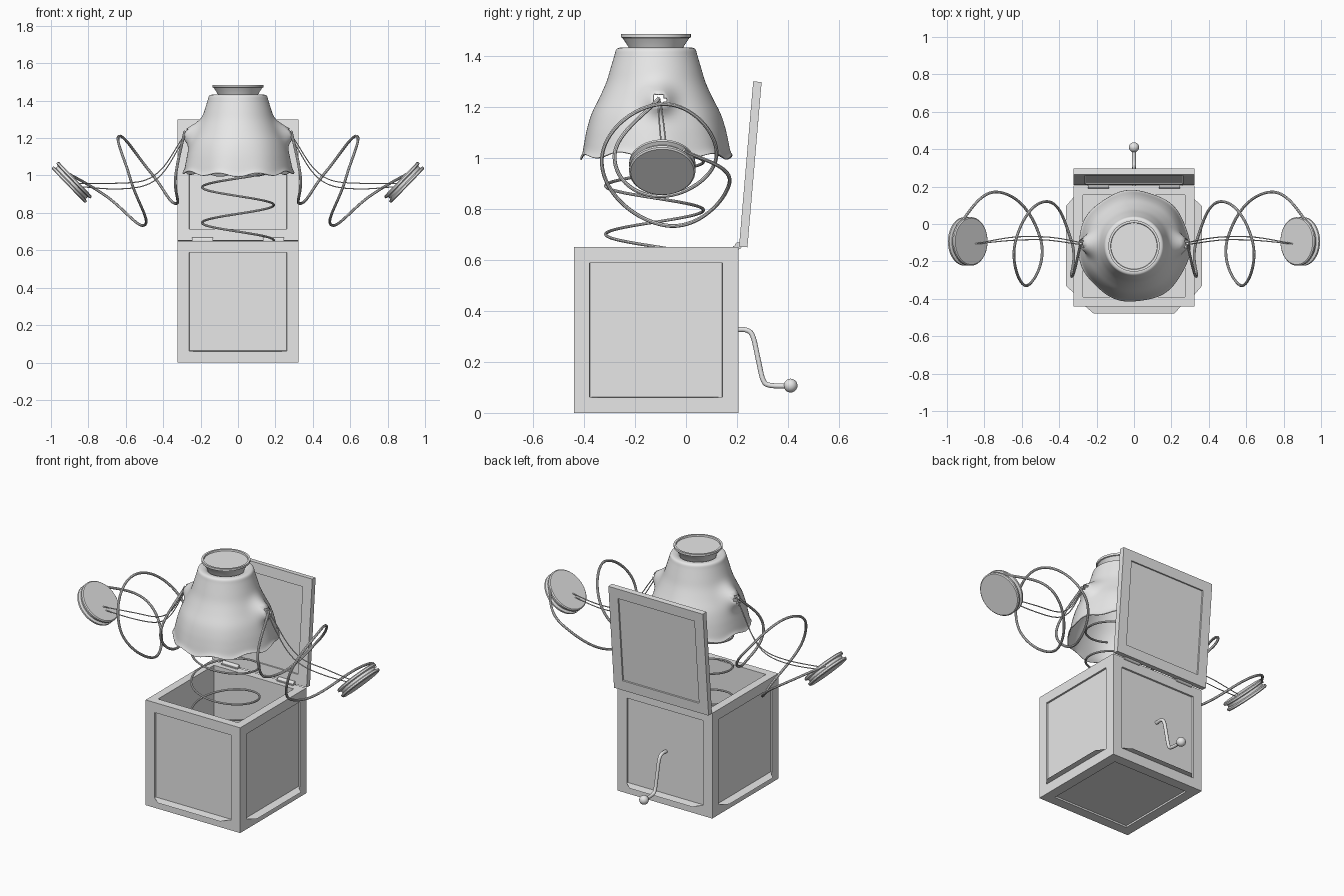
import bpy, bmesh, math
from mathutils import Vector, Matrix

if "Cube" in bpy.data.objects:
    bpy.data.objects.remove(bpy.data.objects["Cube"])

gray = bpy.data.materials.new("light_gray")
gray.diffuse_color = (0.8, 0.8, 0.8, 1)
gray.use_nodes = True
gray.node_tree.nodes["Principled BSDF"].inputs["Base Color"].default_value = gray.diffuse_color
CY = -0.118  # centre of box and figure in y


def finish(name, bm, smooth=False):
    bmesh.ops.recalc_face_normals(bm, faces=bm.faces)
    me = bpy.data.meshes.new(name)
    bm.to_mesh(me)
    bm.free()
    ob = bpy.data.objects.new(name, me)
    bpy.context.collection.objects.link(ob)
    me.materials.append(gray)
    if smooth:
        bpy.ops.object.select_all(action='DESELECT')
        ob.select_set(True)
        bpy.context.view_layer.objects.active = ob
        bpy.ops.object.shade_smooth_by_angle(angle=math.radians(35))
    return ob


def block(lo, hi):
    bm = bmesh.new()
    lo, hi = Vector(lo), Vector(hi)
    bmesh.ops.create_cube(bm, size=1, matrix=Matrix.Translation((lo + hi) / 2)
                          @ Matrix.Diagonal((*(hi - lo), 1)))
    bm.normal_update()
    return bm


def recess(bm, test, border, depth):
    faces = [f for f in bm.faces if test(f.normal)]
    bmesh.ops.inset_individual(bm, faces=faces, thickness=border, use_even_offset=True)
    bm.normal_update()
    bmesh.ops.inset_individual(bm, faces=faces, thickness=0.001, depth=-depth, use_even_offset=True)


def lathe(name, profile, matrix, steps=48):
    bm = bmesh.new()
    vs = [bm.verts.new((r, 0, z)) for r, z in profile]
    es = [bm.edges.new(p) for p in zip(vs, vs[1:])]
    bmesh.ops.spin(bm, geom=vs + es, cent=(0, 0, 0), axis=(0, 0, 1),
                   angle=math.tau, steps=steps)
    bmesh.ops.remove_doubles(bm, verts=bm.verts, dist=1e-5)
    bm.transform(matrix)
    return finish(name, bm, True)


def smooth_path(pts, tension=0.5, n=14):
    # Hermite curve through the points
    p = [Vector(q) for q in pts]
    ext = [p[0]] + p + [p[-1]]
    out = []
    for i in range(1, len(p)):
        a, b, c, d = ext[i - 1:i + 3]
        m0, m1 = (c - a) * tension, (d - b) * tension
        for k in range(n):
            t = k / n
            out.append(b * (2*t**3 - 3*t*t + 1) + m0 * (t**3 - 2*t*t + t)
                       + c * (3*t*t - 2*t**3) + m1 * (t**3 - t*t))
    return out + [p[-1]]


def tube(name, pts, radius, sides=8):
    # Sweep a ring along the path with a transported frame
    bm = bmesh.new()
    rings, up = [], None
    for i, p in enumerate(pts):
        d = (Vector(pts[min(i + 1, len(pts) - 1)]) - Vector(pts[max(i - 1, 0)])).normalized()
        up = d.orthogonal() if up is None else up - d * up.dot(d)
        up.normalize()
        side = d.cross(up)
        rings.append([bm.verts.new(Vector(p) + radius * (up * math.cos(math.tau * k / sides)
                      + side * math.sin(math.tau * k / sides))) for k in range(sides)])
    for a, b in zip(rings, rings[1:]):
        for k in range(sides):
            j = (k + 1) % sides
            bm.faces.new((a[k], a[j], b[j], b[k]))
    bm.faces.new(rings[0])
    bm.faces.new(rings[-1])
    return finish(name, bm, True)


# Box: recessed panels outside, hollow inside
bm = block((-0.323, -0.44, 0), (0.323, 0.205, 0.65))
recess(bm, lambda n: n.z < 0.5, 0.062, 0.01)
recess(bm, lambda n: n.z > 0.5, 0.05, 0.0)
top = [f for f in bm.faces if f.normal.z > 0.9
       and all(abs(v.co.x) < 0.3 for v in f.verts) and f.calc_center_median().z > 0.6]
bmesh.ops.translate(bm, verts=list({v for f in top for v in f.verts
                    if abs(v.co.x) < 0.2725}), vec=(0, 0, -0.6))
finish("box", bm)

# Open lid leaning back
bm = block((-0.323, 0, 0), (0.323, 0.033, 0.65))
recess(bm, lambda n: abs(n.y) > 0.5, 0.062, 0.008)
bm.transform(Matrix.Translation((0, 0.208, 0.652)) @ Matrix.Rotation(math.radians(-4.9), 4, 'X'))
finish("lid", bm)

# Hinges
for s in (-1, 1):
    tube("hinge_pin", [(s * 0.19 - 0.055, 0.205, 0.655), (s * 0.19 + 0.055, 0.205, 0.655)], 0.014, 16)
    finish("hinge_leaf", block((s * 0.19 - 0.055, 0.185, 0.649), (s * 0.19 + 0.055, 0.21, 0.655)))

# Crank and knob
tube("crank", smooth_path([(0, 0.19, 0.325), (0, 0.235, 0.325), (0, 0.262, 0.30), (0, 0.283, 0.21),
                           (0, 0.302, 0.13), (0, 0.33, 0.108), (0, 0.41, 0.106)]), 0.01, 12)
bm = bmesh.new()
bmesh.ops.create_uvsphere(bm, u_segments=24, v_segments=14, radius=0.027,
                          matrix=Matrix.Translation((0, 0.41, 0.107)))
finish("crank_knob", bm, True)

# Main spring
pts = []
for i in range(261):
    z = 0.05 + 1.04 * i / 260
    a = -math.pi / 2 - math.tau * (z - 0.70) / 0.19
    pts.append((0.192 * math.cos(a), CY - 0.005 + 0.192 * math.sin(a), z))
tube("body_spring", pts, 0.006)

# Gown with wavy hem and two sleeve openings
prof = [(0.100, 1.415), (0.115, 1.428), (0.138, 1.432), (0.155, 1.425), (0.163, 1.40),
        (0.178, 1.35), (0.195, 1.295), (0.222, 1.235), (0.252, 1.175), (0.270, 1.12),
        (0.281, 1.07), (0.289, 1.03), (0.298, 1.01)]
prof = [(p.x, p.z) for p in smooth_path([(r, 0, z) for r, z in prof], n=4)]
bm = bmesh.new()
rows, N = [], 128
for r, z in prof:
    row = []
    for k in range(N):
        a = math.tau * k / N
        t = max(0, (1.3 - z) / 0.29)
        rr = r * (1 + 0.012 * t * math.cos(7 * a + 0.6))
        v = Vector((rr * math.cos(a), CY + rr * math.sin(a),
                    z + 0.009 * t**4 * math.sin(9 * a) + 0.008 * t**4 * math.cos(2 * a)))
        d = math.hypot(v.y + 0.105, z - 1.228)
        v.x += math.copysign(0.075 * math.exp(-(d / 0.052)**2), v.x)
        row.append(bm.verts.new(v))
    rows.append(row)
for a, b in zip(rows, rows[1:]):
    for k in range(N):
        j = (k + 1) % N
        f = bm.faces.new((a[k], a[j], b[j], b[k]))
        c = f.calc_center_median()
        if math.hypot(c.y + 0.105, c.z - 1.228) < 0.028 and abs(c.x) > 0.15:
            bm.faces.remove(f)
gown = finish("gown", bm, True)
sol = gown.modifiers.new("thickness", 'SOLIDIFY')
sol.thickness = 0.004

# Collar with a recessed flat top
lathe("collar", [(0, 1.405), (0.10, 1.41), (0.108, 1.435), (0.131, 1.47), (0.137, 1.472),
                 (0.137, 1.485), (0.125, 1.485), (0.123, 1.476), (0, 1.476)],
      Matrix.Translation((0, CY, 0)))

# Arms, each with a loose spring, two thin wires and a grooved hand disc
for s in (-1, 1):
    loop = [(0.945, -0.01, 1.03), (0.72, 0.17, 0.90), (0.50, -0.08, 0.735), (0.575, -0.33, 0.98),
            (0.635, -0.10, 1.21), (0.47, 0.12, 1.02), (0.335, -0.09, 0.85),
            (0.333, -0.28, 1.00), (0.285, -0.105, 1.235)]
    tube("arm_spring", smooth_path([(s * x, y, z) for x, y, z in loop], 0.74, 28), 0.0075)
    for o in (-1, 1):
        wire = [(0.27, -0.105, 1.235), (0.31, -0.10 + o * 0.006, 1.17 + o * 0.01),
                (0.40, -0.085 + o * 0.008, 1.03 + o * 0.014),
                (0.50, -0.076 + o * 0.008, 0.96 + o * 0.014),
                (0.66, -0.08 + o * 0.008, 0.943 + o * 0.015), (0.86, -0.108, 0.95 + o * 0.008)]
        tube("arm_wire", smooth_path([(s * x, y, z) for x, y, z in wire]), 0.003, 6)
    lathe("hand_disc", [(0, -0.027), (0.124, -0.027), (0.130, -0.022), (0.130, -0.012),
                        (0.115, -0.007), (0.115, 0.007), (0.130, 0.012), (0.130, 0.022),
                        (0.124, 0.027), (0, 0.027)],
          Matrix.Translation((s * 0.889, -0.093, 0.963))
          @ Matrix.Rotation(-s * math.radians(46), 4, 'Y'))
